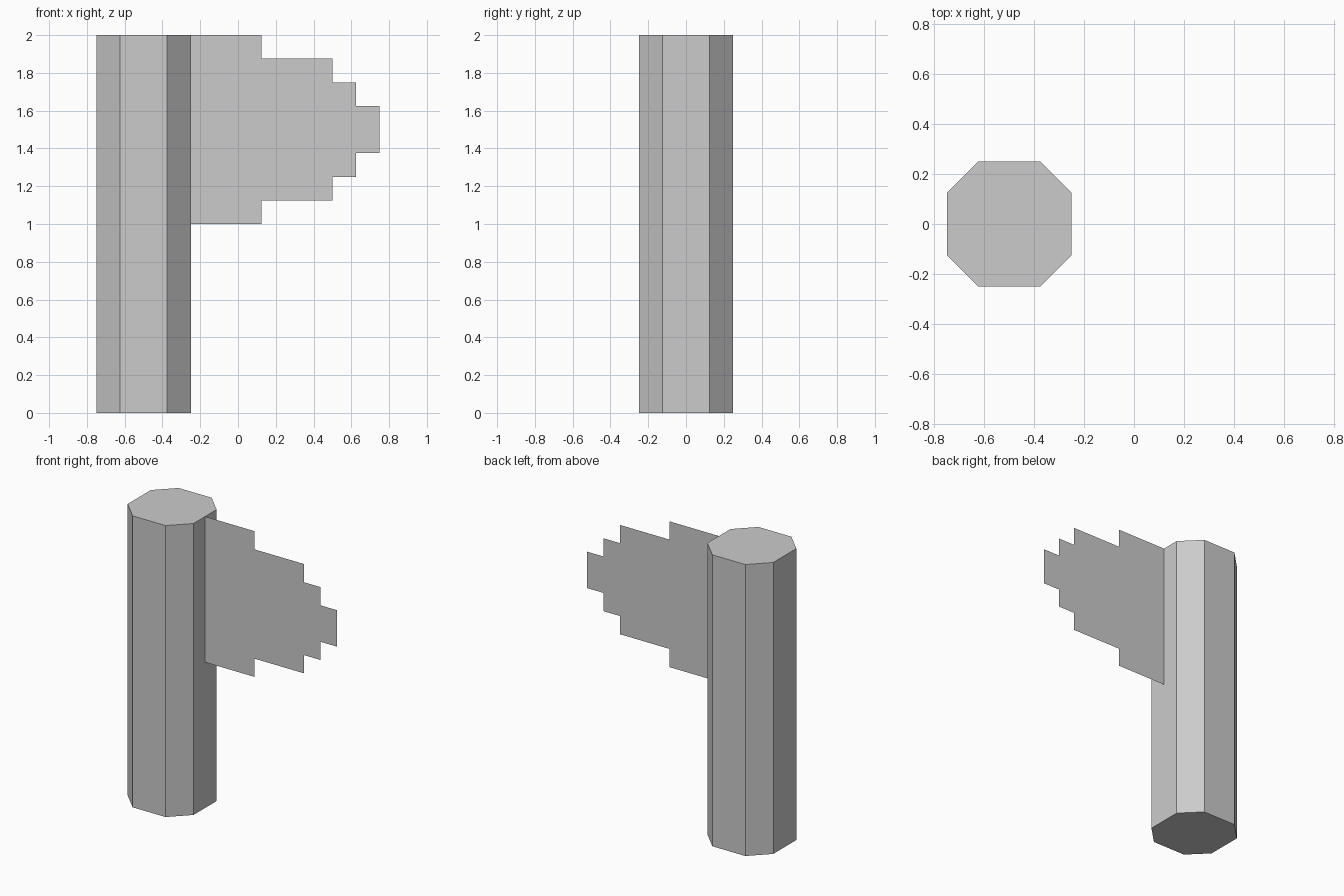
import bpy, bmesh

if "Cube" in bpy.data.objects:
    bpy.data.objects.remove(bpy.data.objects["Cube"])


def make_object(name, outline, depth):
    """Make a flat polygon from 3D points, optionally extruded upwards."""
    bm = bmesh.new()
    face = bm.faces.new([bm.verts.new(p) for p in outline])
    if depth:
        ext = bmesh.ops.extrude_face_region(bm, geom=[face], use_keep_orig=True)
        top = [g for g in ext["geom"] if isinstance(g, bmesh.types.BMVert)]
        bmesh.ops.translate(bm, verts=top, vec=(0, 0, depth))
        bmesh.ops.recalc_face_normals(bm, faces=bm.faces)
    mesh = bpy.data.meshes.new(name)
    bm.to_mesh(mesh)
    bm.free()
    obj = bpy.data.objects.new(name, mesh)
    bpy.context.collection.objects.link(obj)
    return obj


# Eight-sided post with long straight sides and 45 degree corners
r, c = 0.25, 0.125
octagon = [(r, -c), (r, c), (c, r), (-c, r), (-r, c), (-r, -c), (-c, -r), (c, -r)]
make_object("post", [(x - 0.5, y, 0) for x, y in octagon], 2.0)

# Paper-thin stepped panel on the right of the post, mirrored about z = 1.5
steps = [(0.125, 0.5), (0.5, 0.375), (0.625, 0.25), (0.75, 0.125)]
lower, x_prev = [], -0.25
for x, half in steps:
    lower += [(x_prev, 0, 1.5 - half), (x, 0, 1.5 - half)]
    x_prev = x
upper = [(x, y, 3.0 - z) for x, y, z in reversed(lower)]
make_object("stepped_panel", lower + upper, 0)
